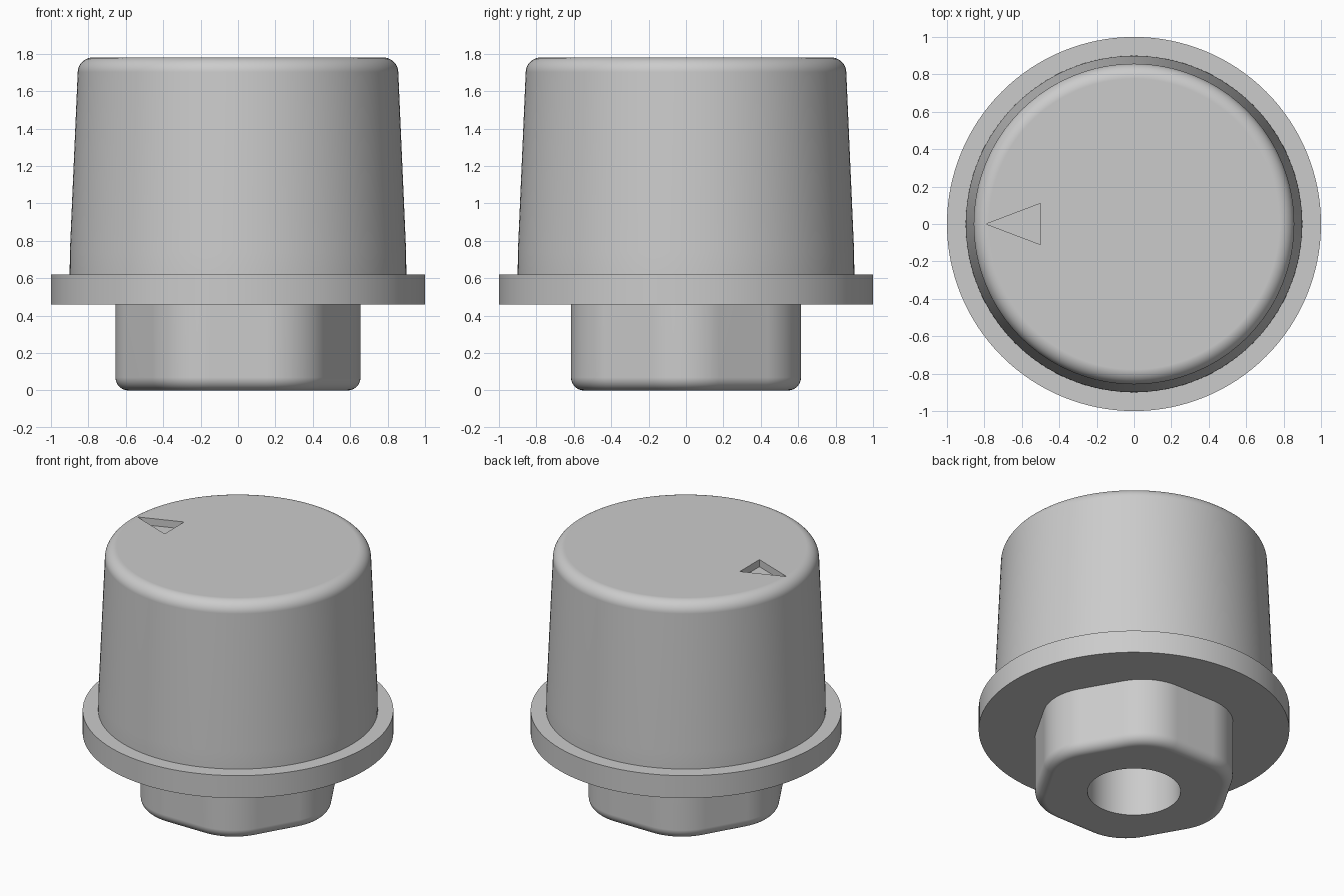
import bpy, bmesh
from math import sin, cos, pi, radians

cube = bpy.data.objects.get("Cube")
if cube:
    bpy.data.objects.remove(cube, do_unlink=True)

grey = bpy.data.materials.new("plain grey")
grey.use_nodes = True
colour = (0.6, 0.6, 0.6, 1)
grey.diffuse_color = colour
grey.node_tree.nodes["Principled BSDF"].inputs["Base Color"].default_value = colour


def make_object(name, bm):
    bmesh.ops.recalc_face_normals(bm, faces=bm.faces)
    mesh = bpy.data.meshes.new(name)
    bm.to_mesh(mesh)
    bm.free()
    mesh.materials.append(grey)
    obj = bpy.data.objects.new(name, mesh)
    bpy.context.collection.objects.link(obj)
    return obj


def lathe(name, profile, sides=128):
    """Turn a profile of (radius, height) about z and cap both ends."""
    bm = bmesh.new()
    rings = [[bm.verts.new((r * cos(2 * pi * i / sides), r * sin(2 * pi * i / sides), z))
              for i in range(sides)] for r, z in profile]
    for low, high in zip(rings, rings[1:]):
        for i in range(sides):
            j = (i + 1) % sides
            bm.faces.new((low[i], low[j], high[j], high[i]))
    bm.faces.new(rings[0][::-1])
    bm.faces.new(rings[-1])
    return make_object(name, bm)


def prism(name, outline, bottom, top, round_bottom=0):
    """Extrude an outline upward, with an optional rounded lower rim."""
    bm = bmesh.new()
    base = bm.faces.new([bm.verts.new((x, y, bottom)) for x, y in outline])
    rim = list(base.edges)
    new = bmesh.ops.extrude_face_region(bm, geom=[base], use_keep_orig=True)["geom"]
    bmesh.ops.translate(bm, vec=(0, 0, top - bottom),
                        verts=[v for v in new if isinstance(v, bmesh.types.BMVert)])
    if round_bottom:
        bmesh.ops.recalc_face_normals(bm, faces=bm.faces)
        bmesh.ops.bevel(bm, geom=rim, offset=round_bottom, segments=8,
                        profile=0.5, affect='EDGES')
    return make_object(name, bm)


def select(obj):
    bpy.ops.object.select_all(action='DESELECT')
    obj.select_set(True)
    bpy.context.view_layer.objects.active = obj


def cut(obj, cutter):
    mod = obj.modifiers.new("cut", 'BOOLEAN')
    mod.operation = 'DIFFERENCE'
    mod.solver = 'EXACT'
    mod.object = cutter
    select(obj)
    bpy.ops.object.modifier_apply(modifier=mod.name)


# Tapered cap with a rounded top rim
fillet = 0.08
rim_arc = [(0.777 + fillet * cos(a), 1.70 + fillet * sin(a))
           for a in (radians(2 + 88 * i / 10) for i in range(11))]
cap = lathe("knob_cap", [(0.9, 0.62), (0.899, 0.74)] + rim_arc)

# Flat collar below the cap
collar = lathe("collar", [(1, 0.46), (1, 0.62)])

# Hexagonal stem with broad rounded corners and a rounded lower rim
apothem, corner = 0.615, 0.355
centre = (apothem - corner) / cos(radians(30))
hexagon = []
for k in range(6):
    for i in range(13):
        a = radians(60 * k - 30 + 5 * i)
        hexagon.append((centre * cos(radians(60 * k)) + corner * cos(a),
                        centre * sin(radians(60 * k)) + corner * sin(a)))
stem = prism("stem", hexagon, 0, 0.46, 0.07)

# Shaft hole from below, and the arrow sunk into the top
hole = lathe("shaft_hole_cutter", [(0.3, -0.2), (0.3, 1.2)])
arrow = prism("arrow_cutter", [(-0.79, 0), (-0.5, -0.11), (-0.5, 0.11)], 1.73, 1.9)
for part in (cap, collar, stem):
    cut(part, hole)
cut(cap, arrow)
for cutter in (hole, arrow):
    bpy.data.objects.remove(cutter, do_unlink=True)

# Smooth curves while keeping hard edges
for part in (cap, collar, stem):
    select(part)
    bpy.ops.object.shade_smooth_by_angle(angle=radians(30))
    weighted = part.modifiers.new("even shading", 'WEIGHTED_NORMAL')
    weighted.keep_sharp = True
